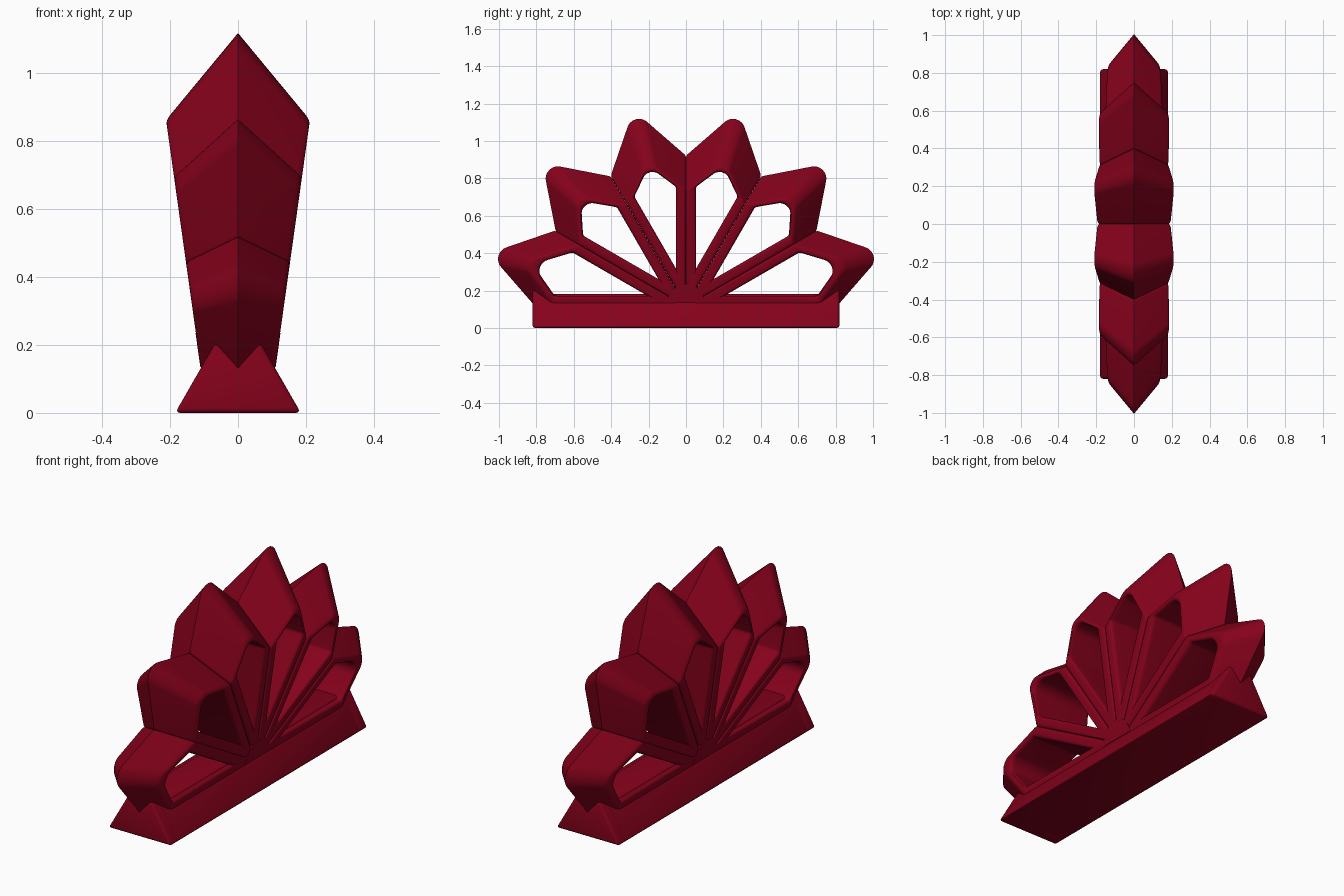
import bpy, bmesh, math
from mathutils import Vector

if "Cube" in bpy.data.objects:
    bpy.data.objects.remove(bpy.data.objects["Cube"])

red = bpy.data.materials.new("deep_red")
red.diffuse_color = (0.235, 0.0005, 0.011, 1)
red.use_nodes = True
red.node_tree.nodes["Principled BSDF"].inputs["Base Color"].default_value = red.diffuse_color

HUB_Z = 0.135                       # centre of the fan
BACK = 0.02                         # petals start slightly behind the centre
ROOT = 0.19                         # where each opening starts
SLOPE = 1.3 / (1.058 + BACK)
T15, T34 = math.tan(math.radians(15)), math.tan(math.radians(34))


def round_corner(a, b, c, r, n):
    """Arc of n + 1 points of radius r replacing corner b."""
    u, v = (a - b).normalized(), (c - b).normalized()
    half = u.angle(v) / 2
    mid = b + (u + v).normalized() * (r / math.sin(half))
    start, end = b + u * (r / math.tan(half)) - mid, b + v * (r / math.tan(half)) - mid
    return [mid + start.lerp(end, i / n).normalized() * r for i in range(n + 1)]


def kite(length, r_shoulder, r_tip):
    """Petal outline from its root as (along, across) points, with rounded corners."""
    a = Vector((0, 0))
    b = Vector((length, length * T15))
    t = Vector((length + length * T15 / T34, 0))
    c = Vector((length, -length * T15))
    return ([a] + round_corner(a, b, t, r_shoulder, 4)
            + round_corner(b, t, c, r_tip, 8) + round_corner(t, c, a, r_shoulder, 4))


def curve(a, b, c, n=4):
    """Soft fillet from a to c around corner b."""
    return [a * (1 - s) ** 2 + b * 2 * s * (1 - s) + c * s * s
            for s in (i / n for i in range(n + 1))]


def finish(name, bm):
    bmesh.ops.recalc_face_normals(bm, faces=bm.faces[:])
    mesh = bpy.data.meshes.new(name)
    bm.to_mesh(mesh)
    bm.free()
    mesh.materials.append(red)
    ob = bpy.data.objects.new(name, mesh)
    bpy.context.collection.objects.link(ob)
    bpy.ops.object.select_all(action='DESELECT')
    ob.select_set(True)
    bpy.context.view_layer.objects.active = ob
    bpy.ops.object.shade_smooth_by_angle(angle=math.radians(32))
    return ob


def petal(name, degrees, shift, mirror):
    ang = math.radians(degrees)
    along = Vector((math.cos(ang), math.sin(ang)))
    across = Vector((-along.y, along.x))
    centre = Vector(shift) - along * BACK
    start = Vector(shift) + along * ROOT
    outer = kite(0.758 + BACK, 0.03, 0.065)
    hole = kite(0.55, 0.03, 0.068)
    bm = bmesh.new()
    sections = []
    for i, (po, ph) in enumerate(zip(outer, hole)):
        q = along * po.x + across * po.y
        # sides lean outward with height, the rim slopes in from the ridge
        x = (0.11 + 0.14 * (centre.y + q.y)) / (1 + 0.14 * SLOPE * q.y)
        s = 1 - SLOPE * x
        o, side = centre + q, centre + q * s
        h = start + (along * ph.x + across * ph.y) * s
        M = Vector((0, o.x, o.y + HUB_Z))
        O = Vector((x, side.x, side.y + HUB_Z))
        H = Vector((0.11 + 0.14 * h.y, h.x, h.y + HUB_Z))
        gap = (H - O).length
        b = 0.075 if i == 0 else min(0.02, 0.45 * gap)
        e = (H - O).normalized()
        half = curve(O + (M - O).normalized() * 0.022, O, O + e * b)
        half += curve(H - e * b, H, H - Vector((0.022, 0, 0)))
        mirrored = [Vector((-p.x, p.y, p.z)) for p in reversed(half)]
        ring = [M] + half + mirrored
        sections.append([bm.verts.new((p.x, p.y * mirror, p.z)) for p in ring])
    # bridge neighbouring cross-sections into a closed frame
    n = len(sections[0])
    for i, s in enumerate(sections):
        t = sections[(i + 1) % len(sections)]
        for j in range(n):
            k = (j + 1) % n
            bm.faces.new((s[j], s[k], t[k], t[j]))
    return finish(name, bm)


def bridge(bm, a, b):
    """Solid between two matching polygons."""
    va, vb = [bm.verts.new(p) for p in a], [bm.verts.new(p) for p in b]
    bm.faces.new(va)
    bm.faces.new(vb[::-1])
    for j in range(len(va)):
        k = (j + 1) % len(va)
        bm.faces.new((va[j], va[k], vb[k], vb[j]))


def bar(name, top, y0, y1):
    """Trapezoid bar along y with softened edges."""
    bm = bmesh.new()
    xt = 0.185 - 0.574 * top
    profile = [(-0.185, 0), (0.185, 0), (xt, top), (-xt, top)]
    bridge(bm, [(x, y0, z) for x, z in profile], [(x, y1, z) for x, z in profile])
    bmesh.ops.bevel(bm, geom=bm.edges[:], offset=0.014, segments=3, profile=0.5, affect='EDGES')
    finish(name, bm)


# Fan of six open petals, mirrored front to back
for side, m in (("back", 1), ("front", -1)):
    petal(f"low_petal_{side}", 15, (0.022, -0.012), m)
    petal(f"middle_petal_{side}", 45, (0.013, -0.008), m)
    petal(f"top_petal_{side}", 75, (0.005, 0), m)

# Solid hub where the petals meet
bm = bmesh.new()
arc = [(0.1 * math.cos(math.pi * i / 12), 0.1 * math.sin(math.pi * i / 12)) for i in range(13)]
bridge(bm, *[[(m * (0.111 + 0.14 * z), y, z + HUB_Z) for y, z in arc] for m in (-1, 1)])
finish("hub", bm)

# Sloped base bar, rising into the low petals at both ends
bar("base", 0.183, -0.82, 0.82)
bar("base_end_back", 0.212, 0.74, 0.82)
bar("base_end_front", 0.212, -0.82, -0.74)
